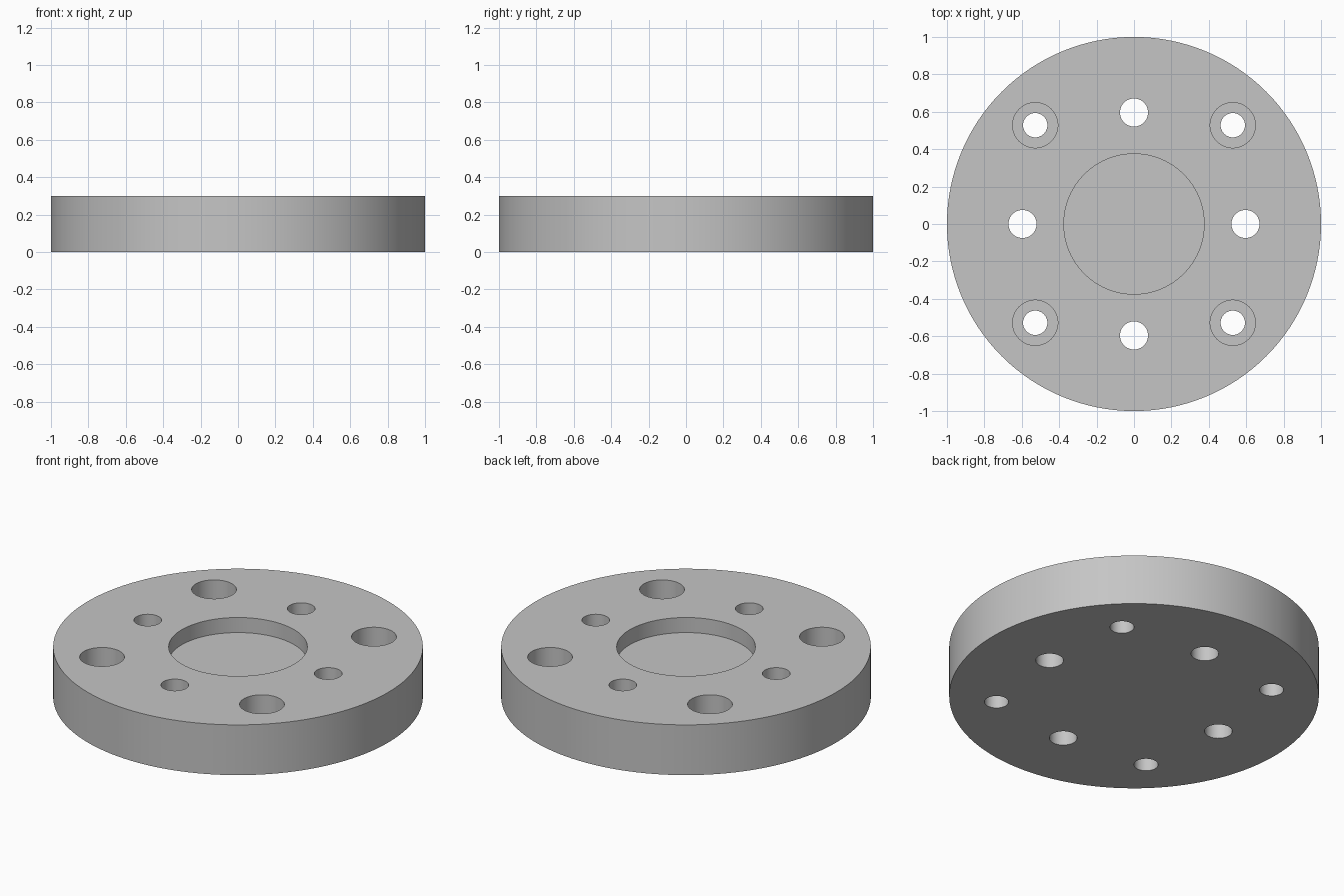
import bpy
import math

cube = bpy.data.objects.get("Cube")
if cube:
    bpy.data.objects.remove(cube, do_unlink=True)

# Main dimensions
RADIUS, HEIGHT = 1.0, 0.30
POCKET_RADIUS, POCKET_FLOOR = 0.375, 0.21
PIN_RADIUS, PIN_CIRCLE = 0.075, 0.596
BOLT_RADIUS, BOLT_CIRCLE = 0.065, 0.747
BORE_RADIUS, BORE_FLOOR = 0.121, 0.16

grey = bpy.data.materials.new("plain grey")
grey.use_nodes = True
GREY = (0.56, 0.56, 0.56, 1.0)
grey.diffuse_color = GREY
grey.node_tree.nodes["Principled BSDF"].inputs["Base Color"].default_value = GREY


def cylinder(name, radius, bottom, top, x=0.0, y=0.0, sides=64):
    bpy.ops.mesh.primitive_cylinder_add(
        vertices=sides, radius=radius, depth=top - bottom,
        location=(x, y, (top + bottom) / 2))
    obj = bpy.context.object
    obj.name = name
    obj.data.materials.append(grey)
    return obj


def cut(target, name, radius, floor, x=0.0, y=0.0, sides=64):
    """Bore a round hole from above the top face down to the floor height."""
    cutter = cylinder(name, radius, floor, HEIGHT + 0.1, x, y, sides)
    cutter.hide_render = True
    mod = target.modifiers.new(name, 'BOOLEAN')
    mod.operation = 'DIFFERENCE'
    mod.solver = 'EXACT'
    mod.object = cutter
    bpy.context.view_layer.objects.active = target
    bpy.ops.object.modifier_apply(modifier=mod.name)
    bpy.data.objects.remove(cutter, do_unlink=True)


# Disc body with the shallow locating pocket
flange = cylinder("flange_disc", RADIUS, 0.0, HEIGHT, sides=128)
cut(flange, "centre_pocket", POCKET_RADIUS, POCKET_FLOOR, sides=96)

for i in range(4):
    # Plain through holes on the axes
    a = i * math.pi / 2
    cut(flange, "through_hole", PIN_RADIUS, -0.1,
        PIN_CIRCLE * math.cos(a), PIN_CIRCLE * math.sin(a), 48)
    # Counterbored bolt holes on the diagonals
    a += math.pi / 4
    x, y = BOLT_CIRCLE * math.cos(a), BOLT_CIRCLE * math.sin(a)
    cut(flange, "counterbore", BORE_RADIUS, BORE_FLOOR, x, y)
    cut(flange, "bolt_hole", BOLT_RADIUS, -0.1, x, y, 48)

# Smooth walls, crisp rims
bpy.ops.object.select_all(action='DESELECT')
flange.select_set(True)
bpy.context.view_layer.objects.active = flange
bpy.ops.object.shade_smooth_by_angle(angle=math.radians(30))
